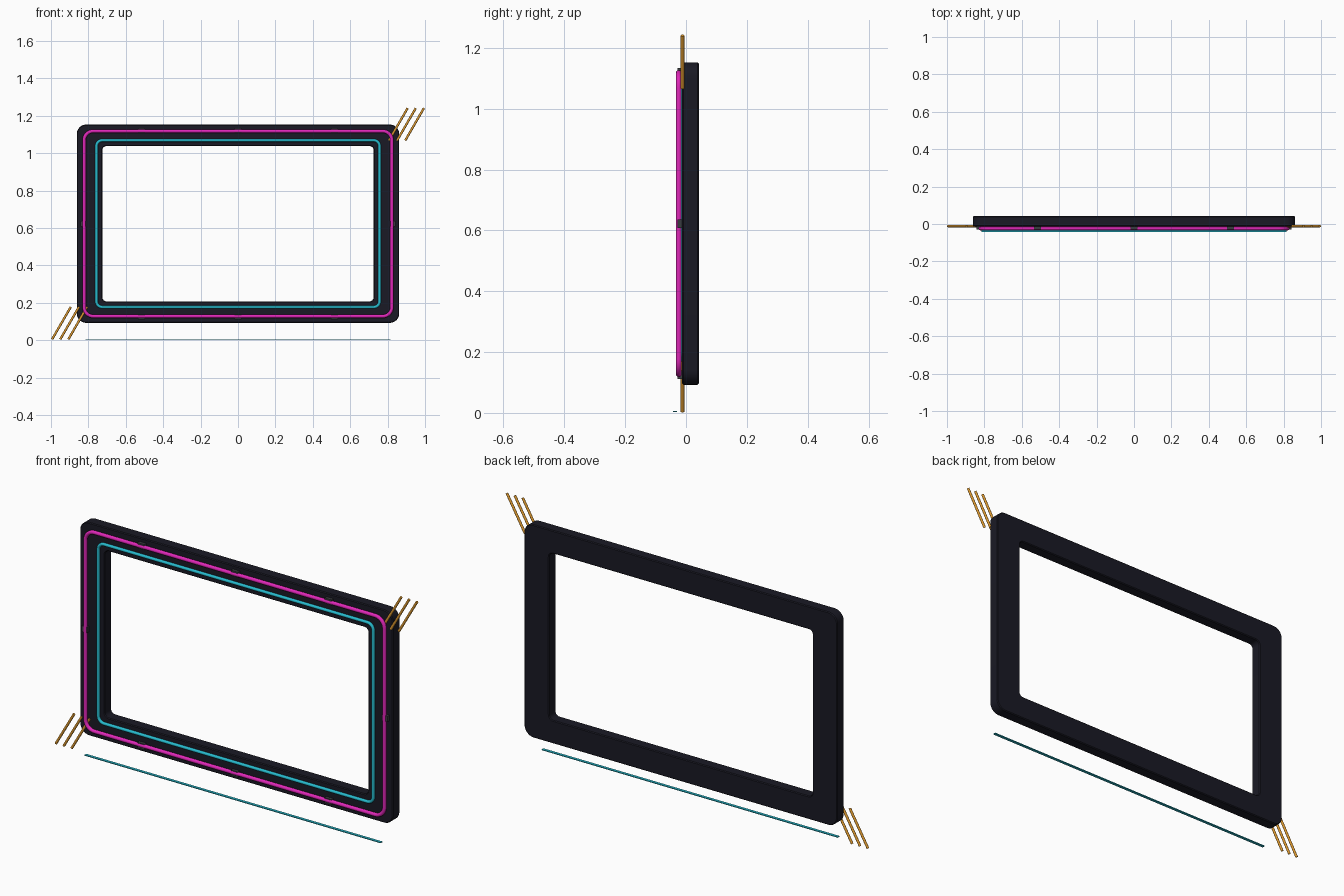
import bpy, bmesh
from math import sin, cos, pi, radians
from mathutils import Matrix

cube = bpy.data.objects.get("Cube")
if cube:
    bpy.data.objects.remove(cube, do_unlink=True)

MID_Z = 0.6225   # height of the frame centre


def material(name, rgb):
    m = bpy.data.materials.new(name)
    m.use_nodes = True
    m.diffuse_color = (*rgb, 1)
    m.node_tree.nodes["Principled BSDF"].inputs["Base Color"].default_value = (*rgb, 1)
    return m


CHARCOAL = material("charcoal", (0.010, 0.010, 0.018))
GREY = material("dark grey", (0.04, 0.045, 0.05))
MAGENTA = material("magenta", (0.74, 0.02, 0.48))
CYAN = material("cyan", (0.02, 0.50, 0.62))
AMBER = material("amber", (0.75, 0.33, 0.03))


def finish(bm, name, mat, smooth=True):
    bmesh.ops.recalc_face_normals(bm, faces=bm.faces)
    me = bpy.data.meshes.new(name)
    bm.to_mesh(me)
    bm.free()
    me.materials.append(mat)
    ob = bpy.data.objects.new(name, me)
    bpy.context.collection.objects.link(ob)
    if smooth:
        bpy.ops.object.select_all(action='DESELECT')
        ob.select_set(True)
        bpy.context.view_layer.objects.active = ob
        bpy.ops.object.shade_smooth_by_angle(angle=radians(35))
    return ob


def rounded_loop(bm, hw, hh, r, y, steps=8):
    """Rounded rectangle of vertices in the xz plane."""
    verts = []
    for i, (sx, sz) in enumerate(((1, 1), (-1, 1), (-1, -1), (1, -1))):
        for k in range(steps + 1):
            a = (i + k / steps) * pi / 2
            verts.append(bm.verts.new((sx * (hw - r) + r * cos(a), y,
                                       MID_Z + sz * (hh - r) + r * sin(a))))
    return verts


def ring(name, section, mat):
    """Closed ring skinned through a loop of (half width, half height, radius, y)."""
    bm = bmesh.new()
    loops = [rounded_loop(bm, *s) for s in section]
    for a, b in zip(loops, loops[1:] + loops[:1]):
        n = len(a)
        for i in range(n):
            j = (i + 1) % n
            bm.faces.new((a[i], a[j], b[j], b[i]))
    return finish(bm, name, mat)


def tube_ring(name, hw, hh, r, y, thick, mat, sides=16):
    section = []
    for k in range(sides):
        a = 2 * pi * k / sides
        d = thick * cos(a)
        section.append((hw + d, hh + d, r + d, y + thick * sin(a)))
    return ring(name, section, mat)


def box(name, centre, size, mat):
    bm = bmesh.new()
    bmesh.ops.create_cube(bm, size=1, matrix=Matrix.Translation(centre)
                          @ Matrix.Diagonal((*size, 1)))
    return finish(bm, name, mat, smooth=False)


# Main frame with small chamfers on every rim
FRONT, BACK, C = -0.013, 0.042, 0.004
OW, OH, OR = 0.862, 0.53, 0.05
IW, IH, IR = 0.725, 0.415, 0.022
ring("frame", [
    (OW - C, OH - C, OR - C, FRONT), (OW, OH, OR, FRONT + C),
    (OW, OH, OR, BACK - C), (OW - C, OH - C, OR - C, BACK),
    (IW + C, IH + C, IR + C, BACK), (IW, IH, IR, BACK - C),
    (IW, IH, IR, FRONT + C), (IW + C, IH + C, IR + C, FRONT)], CHARCOAL)

# Light tubes on the front face
tube_ring("outer_light_tube", 0.823, 0.495, 0.05, -0.024, 0.0095, MAGENTA)
tube_ring("inner_light_tube", 0.757, 0.446, 0.032, -0.017, 0.0078, CYAN)

# Clips holding the outer tube
for side, s in (("top", 1), ("bottom", -1)):
    for i, x in enumerate((-0.515, 0, 0.515)):
        box(f"{side}_clip_{i + 1}", (x, -0.02, MID_Z + s * 0.497),
            (0.038, 0.017, 0.028), GREY)
for side, s in (("left", 1), ("right", -1)):
    box(f"{side}_clip", (s * 0.827, -0.02, MID_Z), (0.03, 0.017, 0.028), GREY)

# Slanted rods at two opposite corners
ROD = 0.0062
for corner, s in (("upper_left", 1), ("lower_right", -1)):
    for i in range(3):
        bm = bmesh.new()
        place = Matrix.Translation((s * (0.857 + i * 0.0435), -0.0115, MID_Z + s * 0.5315))
        bmesh.ops.create_cone(bm, cap_ends=True, segments=12, radius1=ROD,
                              radius2=ROD, depth=0.2,
                              matrix=place @ Matrix.Rotation(radians(30), 4, 'Y'))
        finish(bm, f"{corner}_rod_{i + 1}", AMBER)

# Thin strip lying below the frame
box("base_strip", (0, -0.036, 0.005), (1.63, 0.014, 0.004), CYAN)
